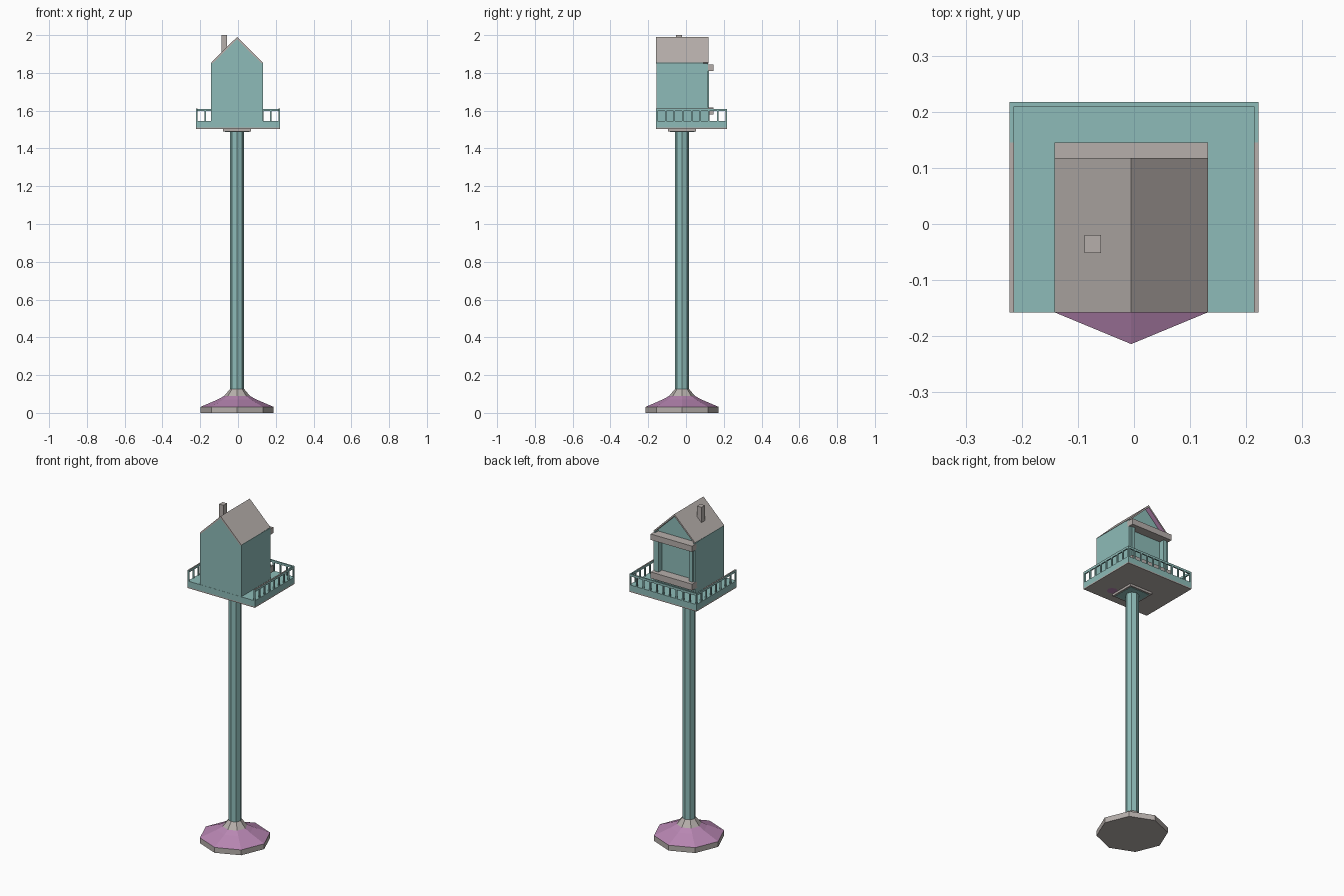
import bpy, bmesh, math

if "Cube" in bpy.data.objects:
    bpy.data.objects.remove(bpy.data.objects["Cube"])

def mat(name, rgb):
    m = bpy.data.materials.new(name)
    m.diffuse_color = (*rgb, 1)
    m.use_nodes = True
    m.node_tree.nodes["Principled BSDF"].inputs["Base Color"].default_value = m.diffuse_color
    return m

TEAL = mat("teal", (0.27, 0.50, 0.48))
GREY = mat("warm_grey", (0.47, 0.43, 0.41))
PURPLE = mat("purple", (0.48, 0.24, 0.45))
CX, CY = -0.005, -0.021      # axis of the pole

def finish(name, bm, mats, rule=None):
    bmesh.ops.recalc_face_normals(bm, faces=bm.faces)
    bm.normal_update()
    if rule:
        for f in bm.faces:
            f.material_index = rule(f)
    me = bpy.data.meshes.new(name)
    bm.to_mesh(me)
    bm.free()
    for m in mats:
        me.materials.append(m)
    ob = bpy.data.objects.new(name, me)
    bpy.context.collection.objects.link(ob)
    return ob

def add_box(bm, x0, x1, y0, y1, z0, z1):
    vs = bmesh.ops.create_cube(bm, size=1)["verts"]
    for v in vs:
        v.co = (x1 if v.co.x > 0 else x0, y1 if v.co.y > 0 else y0, z1 if v.co.z > 0 else z0)

def boxes(name, dims, mats, rule=None):
    bm = bmesh.new()
    for d in dims:
        add_box(bm, *d)
    return finish(name, bm, mats, rule)

def prism(name, profile, y0, y1, mats, rule=None):
    """Profile in x, z pushed along y."""
    bm = bmesh.new()
    f = bm.faces.new([bm.verts.new((x, y0, z)) for x, z in profile])
    r = bmesh.ops.extrude_face_region(bm, geom=[f])
    for v in r["geom"]:
        if isinstance(v, bmesh.types.BMVert):
            v.co.y = y1
    return finish(name, bm, mats, rule)

def turned(name, rings, mats, rule=None):
    """Eight-sided stack of rings (radius, z) with closed ends."""
    bm = bmesh.new()
    loops = []
    for r, z in rings:
        loops.append([bm.verts.new((CX + r * math.cos(k * math.pi / 4),
                                    CY + r * math.sin(k * math.pi / 4), z)) for k in range(8)])
    for a, b in zip(loops, loops[1:]):
        for k in range(8):
            bm.faces.new((a[k], a[(k + 1) % 8], b[(k + 1) % 8], b[k]))
    bm.faces.new(loops[0])
    bm.faces.new(loops[-1])
    return finish(name, bm, mats, rule)

# Foot: grey rim, purple slope, grey collar
turned("foot", [(0.193, 0), (0.193, 0.032), (0.10, 0.072), (0.068, 0.09), (0.037, 0.127)],
       [GREY, PURPLE], lambda f: 1 if 0.035 < f.calc_center_median().z < 0.088 else 0)

# Pole
turned("pole", [(0.037, 0.12), (0.037, 1.50)], [TEAL])

# Mounting plate with teal underside
boxes("mounting_plate", [(CX - .075, CX + .075, CY - .075, CY + .075, 1.49, 1.507)], [GREY])
boxes("mounting_plate_inset", [(CX - .065, CX + .065, CY - .065, CY + .065, 1.488, 1.492)], [TEAL])

# Platform with grey underside
W, Y0, Y1 = 0.222, -0.158, 0.217
boxes("platform", [(-W, W, Y0, Y1, 1.51, 1.545)], [TEAL])
boxes("platform_underside", [(-W, W, Y0, Y1, 1.503, 1.51)], [GREY])

# Railing on both sides and the back
T = 0.008
rails = [(-W, W, Y1 - T, Y1, 1.597, 1.61)]
rails += [(min(s * W, s * (W - T)), max(s * W, s * (W - T)), Y0, Y1 - T, 1.597, 1.61) for s in (-1, 1)]
boxes("hand_rail", rails, [TEAL])
boxes("side_rail_cap", [(min(s * W, s * (W - T)), max(s * W, s * (W - T)), Y0, 0.145, 1.61, 1.611)
                        for s in (-1, 1)], [GREY])
posts = []
for i in range(11):
    x = -W + T / 2 + i * (2 * W - T) / 10
    posts.append((x - T / 2, x + T / 2, Y1 - T, Y1, 1.545, 1.597))
for s in (-1, 1):
    for i in range(8):
        y = Y0 + T / 2 + i * (Y1 - Y0 - T) / 8
        x = s * (W - T / 2)
        posts.append((x - T / 2, x + T / 2, y - T / 2, y + T / 2, 1.545, 1.597))
boxes("balusters", posts, [TEAL])

# House body, set back at the rear, with side walls running past it
H, EAVE, RIDGE = 0.137, 1.855, 1.99
BACK, WALL_END = 0.09, 0.116
prism("house_body", [(CX - H, 1.545), (CX + H, 1.545), (CX + H, EAVE - .002),
                     (CX, RIDGE - .012), (CX - H, EAVE - .002)], Y0 + .001, BACK, [TEAL])
boxes("side_walls", [(CX - H, CX - H + .012, BACK, WALL_END, 1.545, EAVE - .005),
                     (CX + H - .012, CX + H, BACK, WALL_END, 1.545, EAVE - .005)], [TEAL])

# Roof: thin folded sheet, purple under the overhang on one side
prism("roof", [(CX - H, EAVE), (CX, RIDGE), (CX + H, EAVE), (CX + H - .006, EAVE - .006),
               (CX, RIDGE - .013), (CX - H + .006, EAVE - .006)], Y0, WALL_END + .002, [GREY, PURPLE],
      lambda f: 1 if f.normal.z < -.1 and f.calc_center_median().x < CX else 0)

# Chimney
boxes("chimney", [(-0.088, -0.059, -0.052, -0.02, 1.88, 2.0)], [GREY])

# Rear porch: lintel, sill and two columns
boxes("lintel", [(CX - H, CX + H, BACK, 0.145, 1.81, 1.845)], [GREY])
boxes("sill", [(CX - H, CX + H, BACK, 0.145, 1.58, 1.618)], [GREY])
boxes("columns", [(CX + s * .112 - .011, CX + s * .112 + .011, BACK, 0.122, 1.618, 1.81)
                  for s in (-1, 1)], [TEAL])

# Purple patch under the platform
bm = bmesh.new()
bmesh.ops.create_circle(bm, cap_ends=True, segments=8, radius=0.03)
for v in bm.verts:
    v.co.x += 0.095
    v.co.y -= 0.07
    v.co.z = 1.5025
finish("underside_patch", bm, [PURPLE])
